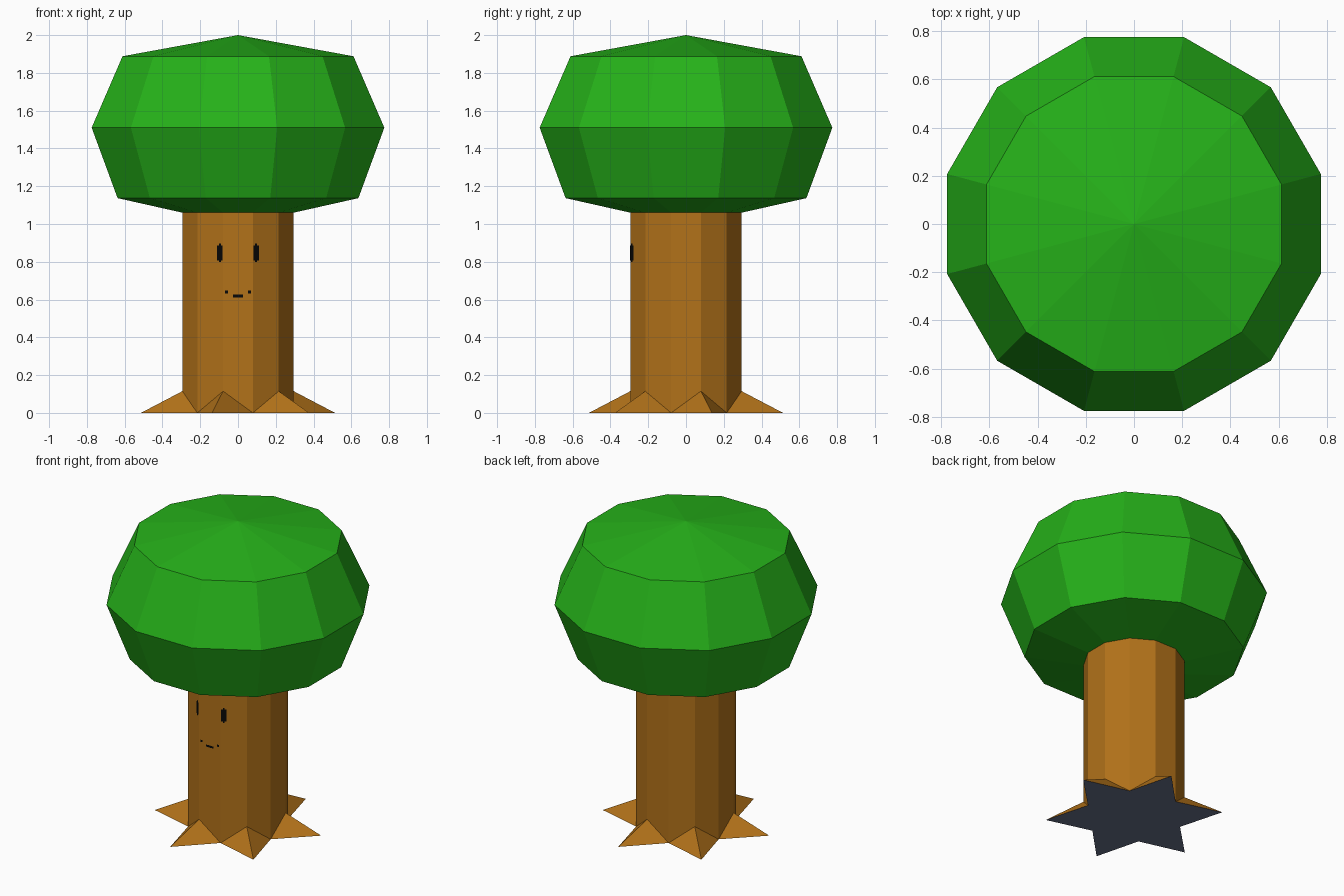
import bpy
from math import cos, sin, radians

if "Cube" in bpy.data.objects:
    bpy.data.objects.remove(bpy.data.objects["Cube"])

SIDES = 12
TRUNK_R = 0.305


def material(name, rgb):
    m = bpy.data.materials.new(name)
    m.diffuse_color = (*rgb, 1)
    m.use_nodes = True
    m.node_tree.nodes["Principled BSDF"].inputs["Base Color"].default_value = m.diffuse_color
    return m


GREEN = material("leaf green", (0.019, 0.445, 0.010))
BROWN = material("bark brown", (0.445, 0.168, 0.010))
BLACK = material("face black", (0.002, 0.002, 0.002))
SLATE = material("underside slate", (0.135, 0.16, 0.25))


def add_object(name, verts, faces, mat):
    mesh = bpy.data.meshes.new(name)
    mesh.from_pydata(verts, [], faces)
    mesh.materials.append(mat)
    mesh.update()
    ob = bpy.data.objects.new(name, mesh)
    bpy.context.collection.objects.link(ob)
    return ob


def polar(r, i, z):
    a = radians(15 + 30 * i)
    return (r * cos(a), r * sin(a), z)


def band(lower, upper):
    """Outward facing quads between two rings of vertex indices."""
    n = SIDES
    return [(lower + i, lower + (i + 1) % n, upper + (i + 1) % n, upper + i)
            for i in range(n)]


# Leafy crown: stacked rings closed by a shallow point
profile = [(TRUNK_R, 1.06), (0.66, 1.137), (0.802, 1.51), (0.633, 1.888)]
verts = [polar(r, i, z) for r, z in profile for i in range(SIDES)]
faces = []
for k in range(len(profile) - 1):
    faces += band(k * SIDES, (k + 1) * SIDES)
apex = len(verts)
verts.append((0, 0, 2.0))
last = (len(profile) - 1) * SIDES
faces += [(last + i, last + (i + 1) % SIDES, apex) for i in range(SIDES)]
add_object("crown", verts, faces, GREEN)

# Trunk: tube whose lower edge zigzags above the roots
verts = [polar(TRUNK_R, i, 0.115 if i % 2 == 0 else 0) for i in range(SIDES)]
verts += [polar(TRUNK_R, i, 1.06) for i in range(SIDES)]
add_object("trunk", verts, band(0, SIDES), BROWN)

# Roots: six pointed spurs, two triangles each
verts, faces = [], []
for i in range(0, SIDES, 2):
    n = len(verts)
    verts += [polar(TRUNK_R, i, 0.115), polar(TRUNK_R, i - 1, 0),
              polar(0.532, i, 0), polar(TRUNK_R, i + 1, 0)]
    faces += [(n, n + 1, n + 2), (n, n + 2, n + 3)]
add_object("roots", verts, faces, BROWN)

# Underside: flat star closing the base, facing down
star = [polar(0.532 if i % 2 == 0 else TRUNK_R, i, 0) for i in range(SIDES)]
add_object("underside", star, [tuple(reversed(range(SIDES)))], SLATE)


def plate(name, angle, outline, mat):
    """Thin painted plate on the trunk facet facing the given angle."""
    a = radians(angle)
    d = TRUNK_R * cos(radians(15)) + 0.002
    verts = [(d * cos(a) - u * sin(a), d * sin(a) + u * cos(a), z)
             for u, z in outline]
    add_object(name, verts, [tuple(range(len(verts)))], mat)


def rect(u, z, w, h):
    return [(u - w, z - h), (u + w, z - h), (u + w, z + h), (u - w, z + h)]


# Eyes: tall slots with a narrow step at both ends
W, N = 0.0175, 0.006
half = [(N, 0.798), (N, 0.808), (W, 0.808), (W, 0.886), (N, 0.886), (N, 0.896)]
eye = half + [(-u, z) for u, z in reversed(half)]
for side, name in ((1, "right_eye"), (-1, "left_eye")):
    plate(name, 270 + 30 * side, [(u - side * 0.06, z) for u, z in eye], BLACK)

# Mouth: a short bar with two raised corners
plate("mouth", 270, rect(0, 0.619, 0.027, 0.007), BLACK)
for side, name in ((1, "right_mouth_corner"), (-1, "left_mouth_corner")):
    plate(name, 270, rect(side * 0.061, 0.640, 0.008, 0.007), BLACK)
